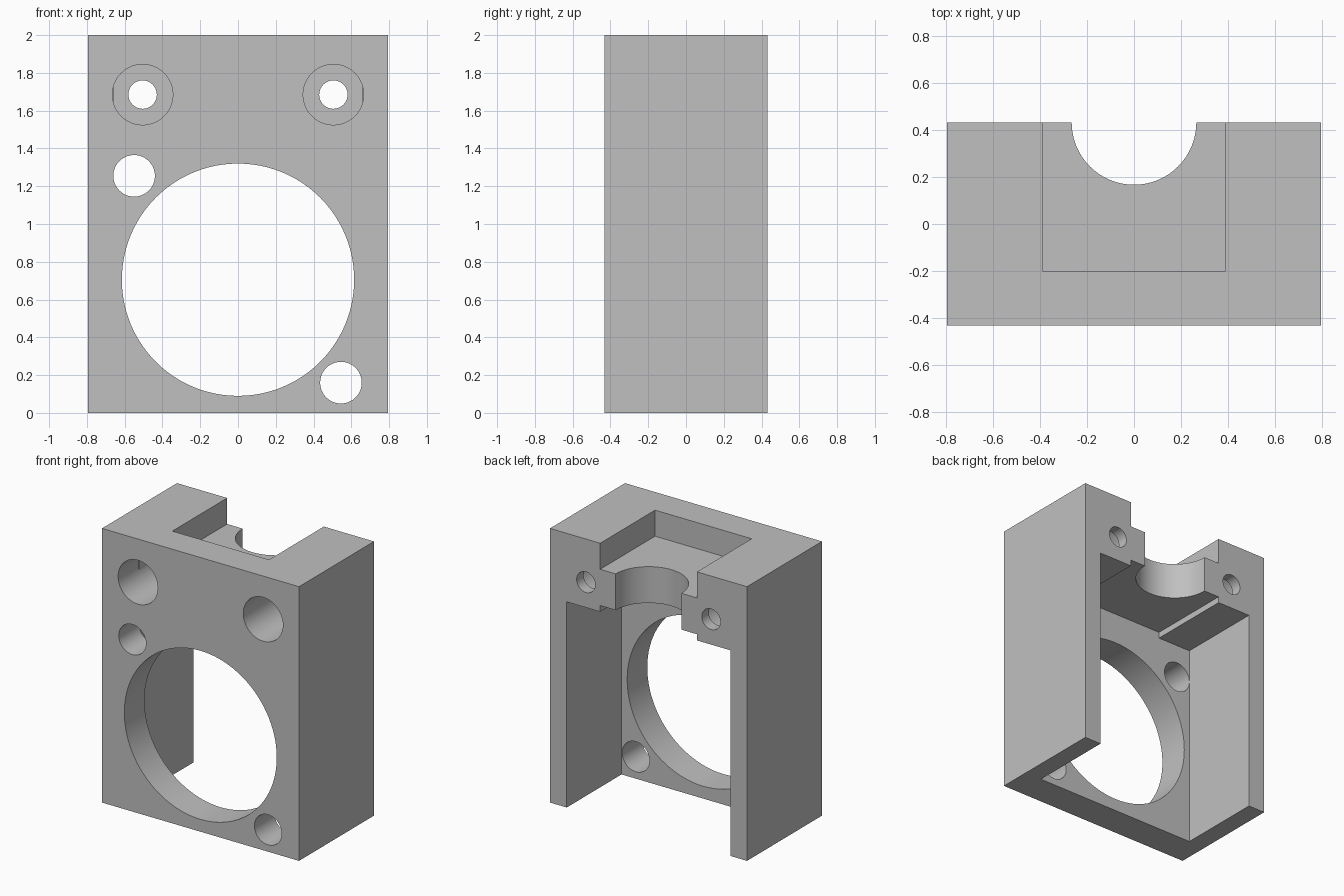
import bpy
import bmesh
from math import pi, radians
from mathutils import Matrix

if "Cube" in bpy.data.objects:
    bpy.data.objects.remove(bpy.data.objects["Cube"], do_unlink=True)

HALF_W, HALF_D, HEIGHT = 0.795, 0.432, 2.0
WALL_Y = -0.2          # inner face of the front wall
CAVITY_X = 0.66        # inner face of the side walls
SLOT_X = 0.39          # half width of pocket and groove
OUT = 0.2              # overshoot of cutters

grey = bpy.data.materials.new("plain grey")
grey.use_nodes = True
grey.diffuse_color = (0.53, 0.53, 0.53, 1)
grey.node_tree.nodes["Principled BSDF"].inputs["Base Color"].default_value = grey.diffuse_color


def make_object(name, bm):
    bmesh.ops.recalc_face_normals(bm, faces=bm.faces)
    mesh = bpy.data.meshes.new(name)
    bm.to_mesh(mesh)
    bm.free()
    mesh.materials.append(grey)
    obj = bpy.data.objects.new(name, mesh)
    bpy.context.collection.objects.link(obj)
    return obj


def prism(name, outline, y0, y1):
    """Extrude an (x, z) outline along y."""
    bm = bmesh.new()
    face = bm.faces.new([bm.verts.new((x, y0, z)) for x, z in outline])
    ext = bmesh.ops.extrude_face_region(bm, geom=[face])
    for v in ext["geom"]:
        if isinstance(v, bmesh.types.BMVert):
            v.co.y = y1
    return make_object(name, bm)


def box(name, half_x, y0, y1, z0, z1):
    return prism(name, [(-half_x, z0), (half_x, z0), (half_x, z1), (-half_x, z1)], y0, y1)


def bore(name, x, z, radius, y0, y1, limit=None, sides=96):
    """Round cutter along y, optionally held inside the side walls."""
    bm = bmesh.new()
    place = Matrix.Translation((x, (y0 + y1) / 2, z)) @ Matrix.Rotation(pi / 2, 4, 'X')
    bmesh.ops.create_cone(bm, cap_ends=True, segments=sides, radius1=radius,
                          radius2=radius, depth=y1 - y0, matrix=place)
    if limit:
        for v in bm.verts:
            v.co.x = max(-limit, min(limit, v.co.x))
    return make_object(name, bm)


def cut(body, cutter):
    cutter.hide_render = True
    mod = body.modifiers.new("cut", 'BOOLEAN')
    mod.operation, mod.solver, mod.object = 'DIFFERENCE', 'EXACT', cutter
    bpy.context.view_layer.objects.active = body
    bpy.ops.object.modifier_apply(modifier=mod.name)
    bpy.data.objects.remove(cutter, do_unlink=True)


# Solid block
body = box("mounting_bracket", HALF_W, -HALF_D, HALF_D, 0, HEIGHT)

# Lower cavity, open at the back and bottom, with a shallow groove in its ceiling
half = [(CAVITY_X, -OUT), (CAVITY_X, 1.5), (SLOT_X, 1.5), (SLOT_X, 1.545)]
outline = half + [(-x, z) for x, z in reversed(half)]
cut(body, prism("cavity_cutter", outline, WALL_Y, HALF_D + OUT))

# Pocket in the top, open at the back
cut(body, box("pocket_cutter", SLOT_X, WALL_Y, HALF_D + OUT, 1.81, HEIGHT + OUT))

# Half-round notch through the shelf
bm = bmesh.new()
bmesh.ops.create_cone(bm, cap_ends=True, segments=96, radius1=0.265, radius2=0.265,
                      depth=0.7, matrix=Matrix.Translation((0, HALF_D, 1.68)))
cut(body, make_object("notch_cutter", bm))

# Large opening and two pin holes through the front wall
for x, z, r in ((0, 0.705, 0.615), (-0.55, 1.255, 0.11), (0.545, 0.16, 0.11)):
    cut(body, bore("front_hole_cutter", x, z, r, -HALF_D - OUT, WALL_Y + 0.1))

# Counterbored screw holes running front to back
for side in (-1, 1):
    x, z = side * 0.505, 1.685
    cut(body, bore("screw_hole_cutter", x, z, 0.075, -HALF_D - OUT, HALF_D + OUT))
    cut(body, bore("deep_bore_cutter", x, z, 0.16, -HALF_D - OUT, HALF_D - 0.08, CAVITY_X))
    cut(body, bore("head_bore_cutter", x, z, 0.16, -HALF_D - OUT, WALL_Y))

# Smooth bores with crisp edges
bpy.ops.object.select_all(action='DESELECT')
body.select_set(True)
bpy.context.view_layer.objects.active = body
bpy.ops.object.shade_smooth_by_angle(angle=radians(30))
